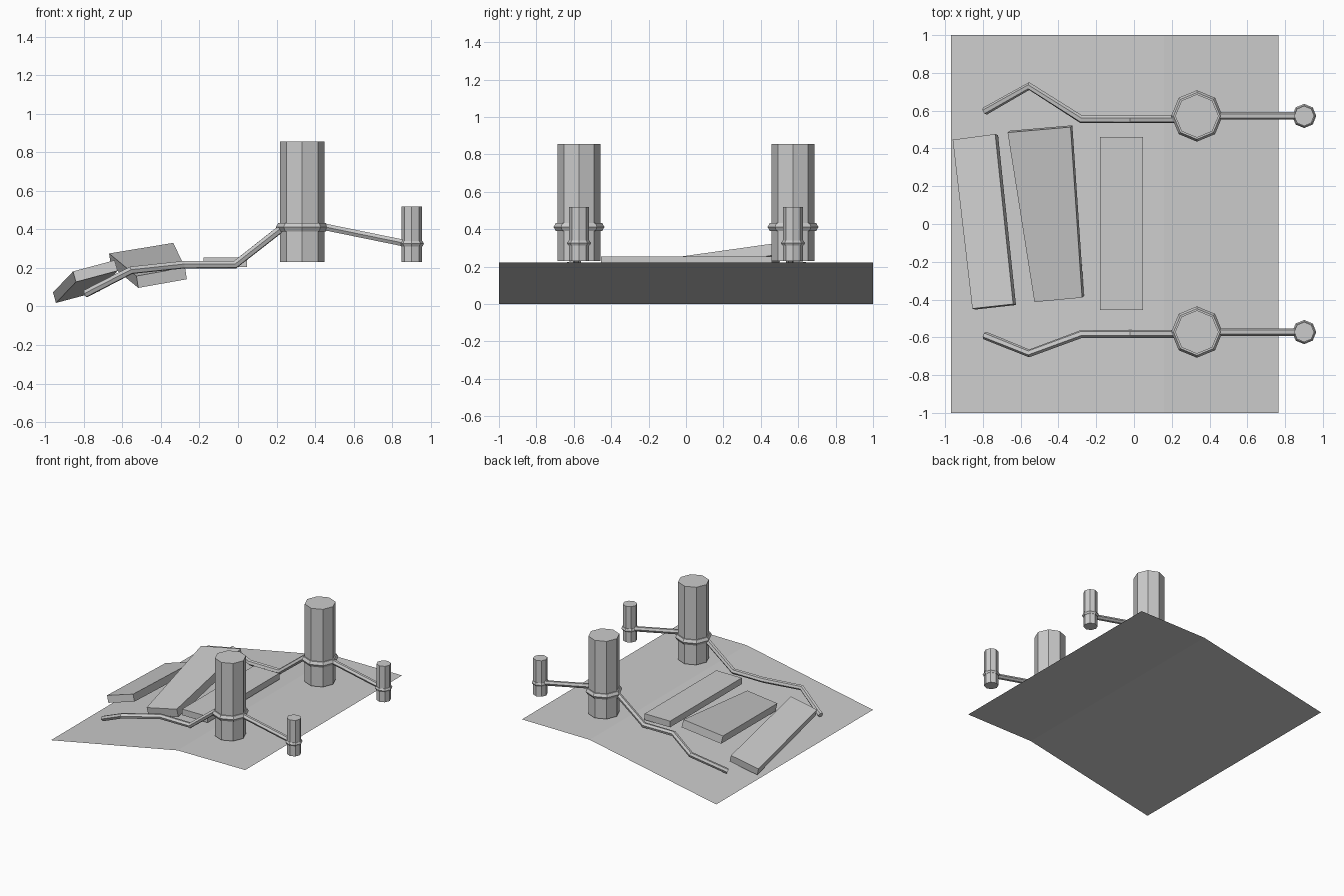
import bpy, math
from mathutils import Vector

if "Cube" in bpy.data.objects:
    bpy.data.objects.remove(bpy.data.objects["Cube"])


def mesh_object(name, verts, faces):
    me = bpy.data.meshes.new(name)
    me.from_pydata(verts, [], faces)
    me.update()
    ob = bpy.data.objects.new(name, me)
    bpy.context.collection.objects.link(ob)
    return ob


def plank(name, top, thickness):
    # top: four corners, counter-clockwise seen from above
    top = [Vector(p) for p in top]
    down = (top[2] - top[0]).cross(top[3] - top[1]).normalized() * -thickness
    verts = top + [p + down for p in top]
    sides = [(i, i + 4, (i + 1) % 4 + 4, (i + 1) % 4) for i in range(4)]
    return mesh_object(name, verts, [(0, 1, 2, 3), (7, 6, 5, 4)] + sides)


def post(name, x, y, r, z0, z1):
    bpy.ops.mesh.primitive_cylinder_add(vertices=8, radius=r, depth=z1 - z0,
                                        location=(x, y, (z0 + z1) / 2))
    bpy.context.object.name = name


def ring(name, x, y, z, major, minor):
    bpy.ops.mesh.primitive_torus_add(major_segments=8, minor_segments=6,
                                     major_radius=major, minor_radius=minor,
                                     location=(x, y, z))
    bpy.context.object.name = name


def rope(name, points, r=0.021):
    cu = bpy.data.curves.new(name, 'CURVE')
    cu.dimensions = '3D'
    cu.bevel_depth = r
    cu.bevel_resolution = 1
    cu.use_fill_caps = True
    sp = cu.splines.new('POLY')
    sp.points.add(len(points) - 1)
    for p, co in zip(sp.points, points):
        p.co = (*co, 1)
    sp.use_smooth = False
    ob = bpy.data.objects.new(name, cu)
    bpy.context.collection.objects.link(ob)
    bpy.ops.object.select_all(action='DESELECT')
    ob.select_set(True)
    bpy.context.view_layer.objects.active = ob
    bpy.ops.object.convert(target='MESH')


# Ground sheet: slope rising to a flat bank
profile = [(-0.97, 0.0), (0.16, 0.22), (0.765, 0.223)]
gv = [(x, y, z) for x, z in profile for y in (-1, 1)]
mesh_object("ground", gv, [(0, 2, 3, 1), (2, 4, 5, 3)])

# Loose planks lying on the slope
plank("plank_level", [(-0.18, -0.455, 0.255), (0.047, -0.455, 0.255),
                      (0.047, 0.46, 0.255), (-0.18, 0.46, 0.255)], 0.05)
plank("plank_middle", [(-0.527, -0.413, 0.158), (-0.275, -0.39, 0.203),
                       (-0.336, 0.513, 0.33), (-0.669, 0.484, 0.275)], 0.063)
plank("plank_fallen", [(-0.856, -0.448, 0.182), (-0.64, -0.424, 0.24),
                       (-0.735, 0.476, 0.133), (-0.96, 0.446, 0.073)], 0.057)

# Posts, rope loops and ropes on both sides
for side, s, slack, kink, tail in (("front", -1, 0.583, 0.685, 0.59),
                                   ("back", 1, 0.555, 0.73, 0.597)):
    y = s * 0.572
    post(side + "_large_post", 0.333, y, 0.115, 0.23, 0.857)
    ring(side + "_large_rope_loop", 0.333, y, 0.412, 0.111, 0.025)
    post(side + "_small_post", 0.901, y, 0.053, 0.23, 0.52)
    ring(side + "_small_rope_loop", 0.901, y, 0.326, 0.048, 0.016)
    rope(side + "_torn_rope", [(-0.79, s * tail, 0.067), (-0.555, s * kink, 0.188),
                               (-0.28, s * slack, 0.217), (-0.015, s * slack, 0.217),
                               (0.225, s * slack, 0.405), (0.25, s * slack, 0.412)])
    rope(side + "_anchor_rope", [(0.43, y, 0.417), (0.87, y, 0.327)], 0.02)
